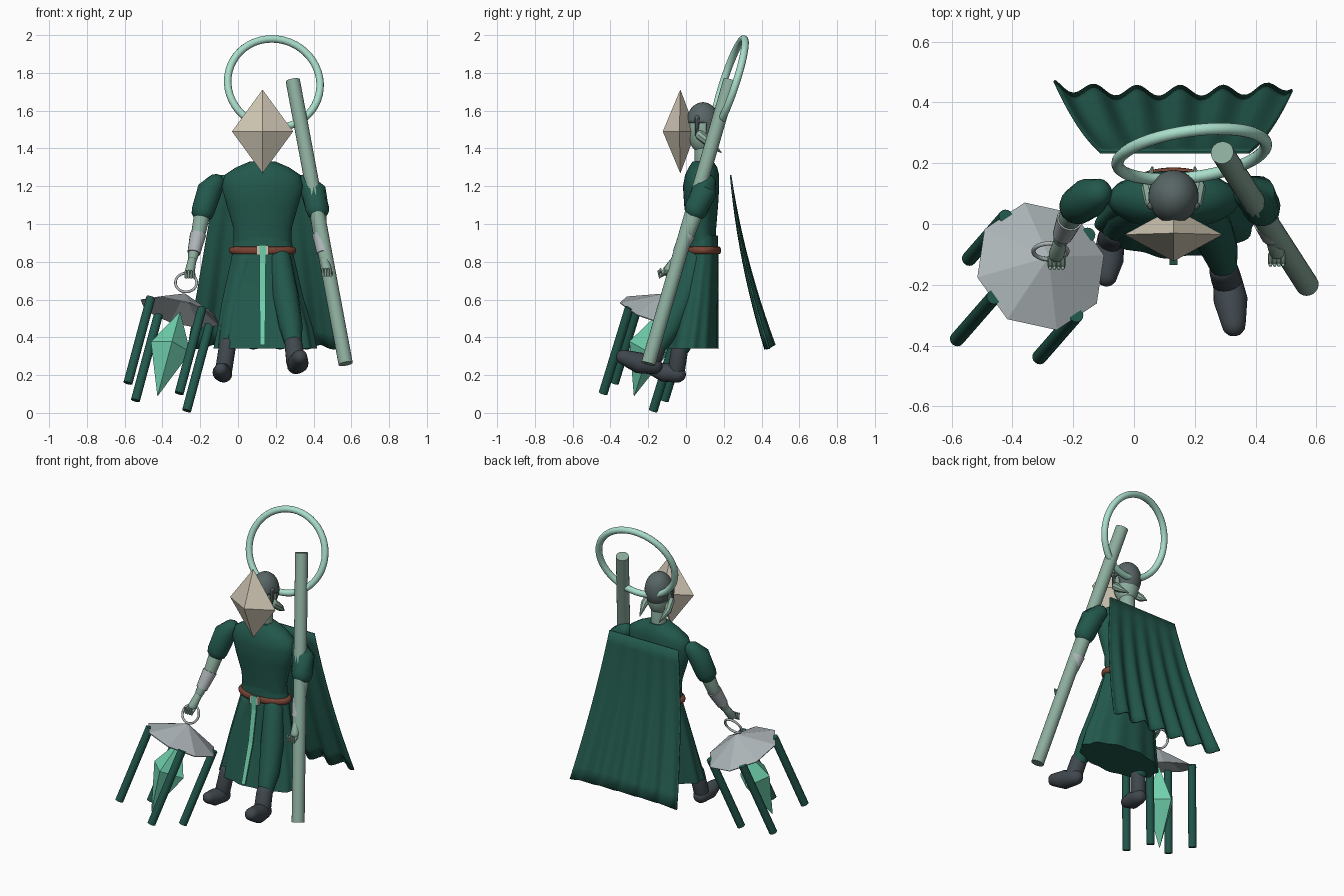
import bpy, bmesh, math
from mathutils import Vector, Matrix

if "Cube" in bpy.data.objects:
    bpy.data.objects.remove(bpy.data.objects["Cube"])


def material(name, r, g, b):
    lin = [(c / 255 / 12.92 if c < 11 else ((c / 255 + 0.055) / 1.055) ** 2.4) for c in (r, g, b)]
    m = bpy.data.materials.new(name)
    m.use_nodes = True
    m.diffuse_color = (*lin, 1)
    m.node_tree.nodes["Principled BSDF"].inputs["Base Color"].default_value = (*lin, 1)
    return m


GREEN = material("dark green cloth", 34, 88, 76)
SKIN = material("pale green skin", 140, 172, 157)
HALO = material("mint", 170, 222, 203)
MASK = material("bone", 209, 200, 181)
HAIR = material("slate hair", 88, 101, 101)
BOOT = material("charcoal leather", 64, 72, 78)
SILVER = material("silver", 172, 180, 183)
CRYSTAL = material("jade crystal", 112, 208, 174)
BROWN = material("brown leather", 122, 68, 52)


def finish(bm, name, mat, smooth=True, matrix=None):
    bmesh.ops.recalc_face_normals(bm, faces=bm.faces)
    me = bpy.data.meshes.new(name)
    bm.to_mesh(me)
    bm.free()
    me.materials.append(mat)
    ob = bpy.data.objects.new(name, me)
    bpy.context.collection.objects.link(ob)
    if matrix:
        ob.matrix_world = matrix
    if smooth:
        bpy.ops.object.select_all(action='DESELECT')
        ob.select_set(True)
        bpy.context.view_layer.objects.active = ob
        bpy.ops.object.shade_smooth_by_angle(angle=math.radians(40))
    return ob


def skin_rings(bm, rings):
    loops = [[bm.verts.new(p) for p in ring] for ring in rings]
    n = len(loops[0])
    for a, b in zip(loops, loops[1:]):
        for i in range(n):
            j = (i + 1) % n
            bm.faces.new((a[i], a[j], b[j], b[i]))
    bm.faces.new(loops[0])
    bm.faces.new(loops[-1])


def loft(name, sections, mat, n=32, phase=0.0, folds=0.0, smooth=True, matrix=None):
    """Horizontal ellipses (cx, cy, z, rx, ry); folds grow towards the last one."""
    rings = []
    for k, (cx, cy, z, rx, ry) in enumerate(sections):
        amp = folds * k / (len(sections) - 1)
        ring = []
        for i in range(n):
            a = phase + math.tau * i / n
            w = 1 + amp * math.cos(11 * a)
            ring.append((cx + rx * w * math.cos(a), cy + ry * w * math.sin(a), z))
        rings.append(ring)
    bm = bmesh.new()
    skin_rings(bm, rings)
    return finish(bm, name, mat, smooth, matrix)


def limb(name, points, mat, n=16, rounded=True):
    """Tube through points (x, y, z, radius) with optional domed ends."""
    pts = [(Vector(p[:3]), p[3]) for p in points]
    if rounded:
        for end, nxt, at_start in ((0, 1, True), (-1, -2, False)):
            c, r = pts[end]
            d = (c - pts[nxt][0]).normalized()
            dome = [(c + d * r * math.sin(t), r * math.cos(t)) for t in (0.5, 1.0, 1.4)]
            pts = dome[::-1] + pts if at_start else pts + dome
    rings = []
    for i, (c, r) in enumerate(pts):
        d = pts[min(i + 1, len(pts) - 1)][0] - pts[max(i - 1, 0)][0]
        q = d.to_track_quat('Z', 'Y')
        rings.append([c + q @ Vector((r * math.cos(math.tau * k / n), r * math.sin(math.tau * k / n), 0))
                      for k in range(n)])
    bm = bmesh.new()
    skin_rings(bm, rings)
    return finish(bm, name, mat)


def ball(name, loc, scale, mat, keep=None):
    bm = bmesh.new()
    bmesh.ops.create_uvsphere(bm, u_segments=28, v_segments=20, radius=1)
    bmesh.ops.transform(bm, matrix=Matrix.Translation(loc) @ Matrix.Diagonal((*scale, 1)), verts=bm.verts)
    if keep:
        drop = [f for f in bm.faces if not keep(f.calc_center_median())]
        bmesh.ops.delete(bm, geom=drop, context='FACES')
    return finish(bm, name, mat)


def ring(name, loc, rot, major, minor, mat, scale=(1, 1, 1)):
    bpy.ops.mesh.primitive_torus_add(location=loc, rotation=rot, major_radius=major, minor_radius=minor,
                                     major_segments=48, minor_segments=12)
    ob = bpy.context.object
    ob.name, ob.scale = name, scale
    ob.data.materials.append(mat)
    bpy.ops.object.shade_smooth()


def box(name, loc, size, mat):
    bm = bmesh.new()
    bmesh.ops.create_cube(bm, size=1, matrix=Matrix.Translation(loc) @ Matrix.Diagonal((*size, 1)))
    finish(bm, name, mat, False)


MX = 0.13  # middle of the body

# Torso, skirt, belt and sash
loft("torso", [(MX, .085, .88, .152, .072), (MX, .085, .98, .155, .075), (MX, .08, 1.1, .19, .09),
               (MX, .08, 1.2, .217, .096), (MX, .085, 1.26, .2, .09), (MX, .09, 1.3, .14, .075),
               (MX, .09, 1.33, .07, .055)], GREEN)
loft("skirt", [(MX, .09, .94, .15, .078), (MX, .09, .82, .166, .082), (MX, .065, .6, .215, .105),
               (.14, .045, .45, .25, .125), (.14, .03, .34, .27, .14)], GREEN, n=88, folds=.035)
ring("belt", (MX, .09, .86), (0, 0, 0), .158, .02, BROWN, (1, .54, 1))
loft("sash", [(MX, -.022, .89, .024, .006), (MX, -.022, .8, .024, .006), (MX, -.055, .6, .022, .006),
              (MX, -.13, .36, .018, .006)], CRYSTAL, n=4, phase=math.pi / 4, smooth=False)
for s in (-1, 1):
    box("buckle_side", (MX + s * .024, -.016, .86), (.014, .02, .05), MASK)

# Cape: rippled sheet flaring to the hem
bm = bmesh.new()
cols, rows = 52, 12
grid = []
for j in range(rows + 1):
    v = j / rows
    line = []
    for i in range(cols + 1):
        u = i / cols
        wave = math.cos(u * math.tau * 5.5 + .6)
        x = (1 - v) * (-.11 + .49 * u) + v * (-.26 + .78 * u)
        y = .24 + .1 * v + .1 * v * v + .018 * v * wave + .02 * v * abs(2 * u - 1) ** 4
        line.append(bm.verts.new((x, y, 1.26 - .91 * v + .012 * v * wave)))
    grid.append(line)
for a, b in zip(grid, grid[1:]):
    for i in range(cols):
        bm.faces.new((a[i], a[i + 1], b[i + 1], b[i]))
cape = finish(bm, "cape", GREEN)
cape.modifiers.new("thickness", 'SOLIDIFY').thickness = .008

# Head, hair, ears and faceted mask
limb("neck", [(MX, .095, 1.27, .048), (MX, .09, 1.44, .045)], SKIN)
ball("head", (MX, .085, 1.5), (.074, .078, .125), SKIN)
hair = ball("hair", (MX, .09, 1.535), (.083, .088, .11), HAIR,
            lambda c: c.z > 1.53 or c.y > .1 and c.z > 1.46)
hair.modifiers.new("thickness", 'SOLIDIFY').thickness = .01
for s in (-1, 1):
    limb("ear", [(MX + s * .07, .075, 1.47, .026), (MX + s * .085, .12, 1.43, .022),
                 (MX + s * .07, .185, 1.38, .004)], SKIN, n=8)
    limb("sideburn", [(MX + s * .073, .06, 1.56, .014), (MX + s * .073, .055, 1.47, .008)], HAIR, n=8)
loft("mask", [(MX, -.03, 1.27, .001, .001), (MX, -.035, 1.49, .162, .088), (MX, -.03, 1.71, .001, .001)],
     MASK, n=4, smooth=False)

# Halo and staff
ring("halo", (.19, .23, 1.745), (math.radians(72), 0, math.radians(8)), .247, .02, HALO)
limb("staff", [(.29, .235, 1.76, .038), (.57, -.2, .26, .038)], SKIN, n=20, rounded=False)

# Arms with sleeves, bracers and hands
arms = {
    "right": [(-.12, .1, 1.215, .05), (-.15, .085, 1.18, .066), (-.185, .06, 1.07, .062),
              (-.21, .02, .95, .045), (-.24, -.05, .82, .03), (-.255, -.1, .75, .024)],
    "left": [(.36, .11, 1.215, .05), (.4, .095, 1.17, .068), (.42, .055, 1.08, .063),
             (.435, .01, .95, .042), (.455, -.05, .82, .03), (.47, -.09, .76, .024)],
}
for side, p in arms.items():
    limb(side + "_sleeve", p[:3], GREEN, rounded=True)
    limb(side + "_forearm", [(*p[2][:3], .045), (*p[3][:3], .038), (*p[4][:3], .026)], SKIN)
    a, b = Vector(p[3][:3]), Vector(p[4][:3])
    limb(side + "_bracer", [(*a.lerp(b, .05), .043), (*a.lerp(b, .8), .034)], SILVER, rounded=False)
    limb(side + "_hand", [(*p[4][:3], .022), (*p[5][:3], .026)], SKIN)
    palm = Vector(p[5][:3])
    for k in range(4):
        off = Vector((.014 * (k - 1.5), -.01, -.012))
        limb(side + "_finger", [(*(palm + off), .008), (*(palm + off + Vector((0, -.03, -.02))), .008),
                                (*(palm + off + Vector((0, -.035, .012))), .006)], SKIN, n=8)

# Legs and boots
limb("left_leg", [(.22, .055, .82, .06), (.25, -.005, .62, .07), (.28, -.08, .46, .062),
                  (.295, -.14, .36, .045)], GREEN)
limb("right_leg", [(.04, .07, .8, .06), (-.03, .03, .5, .06), (-.06, -.02, .35, .045)], GREEN)
limb("left_boot_shaft", [(.295, -.15, .36, .048), (.305, -.185, .27, .05)], BOOT)
limb("left_boot_foot", [(.305, -.17, .25, .046), (.318, -.25, .265, .056), (.328, -.33, .295, .04)], BOOT)
limb("right_boot_shaft", [(-.055, -.03, .36, .045), (-.075, -.05, .23, .045)], BOOT)
limb("right_boot_foot", [(-.075, -.045, .205, .045), (-.085, -.12, .215, .05), (-.09, -.17, .23, .036)], BOOT)

# Lantern, built in its own tilted frame hanging from the right hand
up = Vector((.248, .284, .926)).normalized()
side = Vector((-.159, -.105, .075))
side = (side - up * side.dot(up)).normalized()
frame = Matrix((side, up.cross(side), up)).transposed().to_4x4()
frame.translation = (-.307, -.139, .534)
ring("lantern_ring", (-.275, -.09, .69), (math.radians(62), 0, 0), .056, .007, SILVER)
bm = bmesh.new()
bmesh.ops.create_cone(bm, segments=8, cap_ends=False, radius1=.222, radius2=.004, depth=.105,
                      matrix=Matrix.Translation((0, 0, .052)) @ Matrix.Rotation(math.pi / 8, 4, 'Z'))
canopy = finish(bm, "lantern_canopy", SILVER, False, frame)
canopy.modifiers.new("thickness", 'SOLIDIFY').thickness = .006
for k in range(4):
    a = k * math.pi / 2
    top, low = [frame @ Vector((.2 * math.cos(a), .2 * math.sin(a), z)) for z in (.005, -.485)]
    limb("lantern_post", [(*top, .024), (*low, .024)], GREEN, rounded=False)
loft("lantern_crystal", [(0, 0, -.48, .001, .001), (0, 0, -.2, .108, .108), (0, 0, 0, .001, .001)],
     CRYSTAL, n=4, phase=1.0, smooth=False, matrix=frame)
